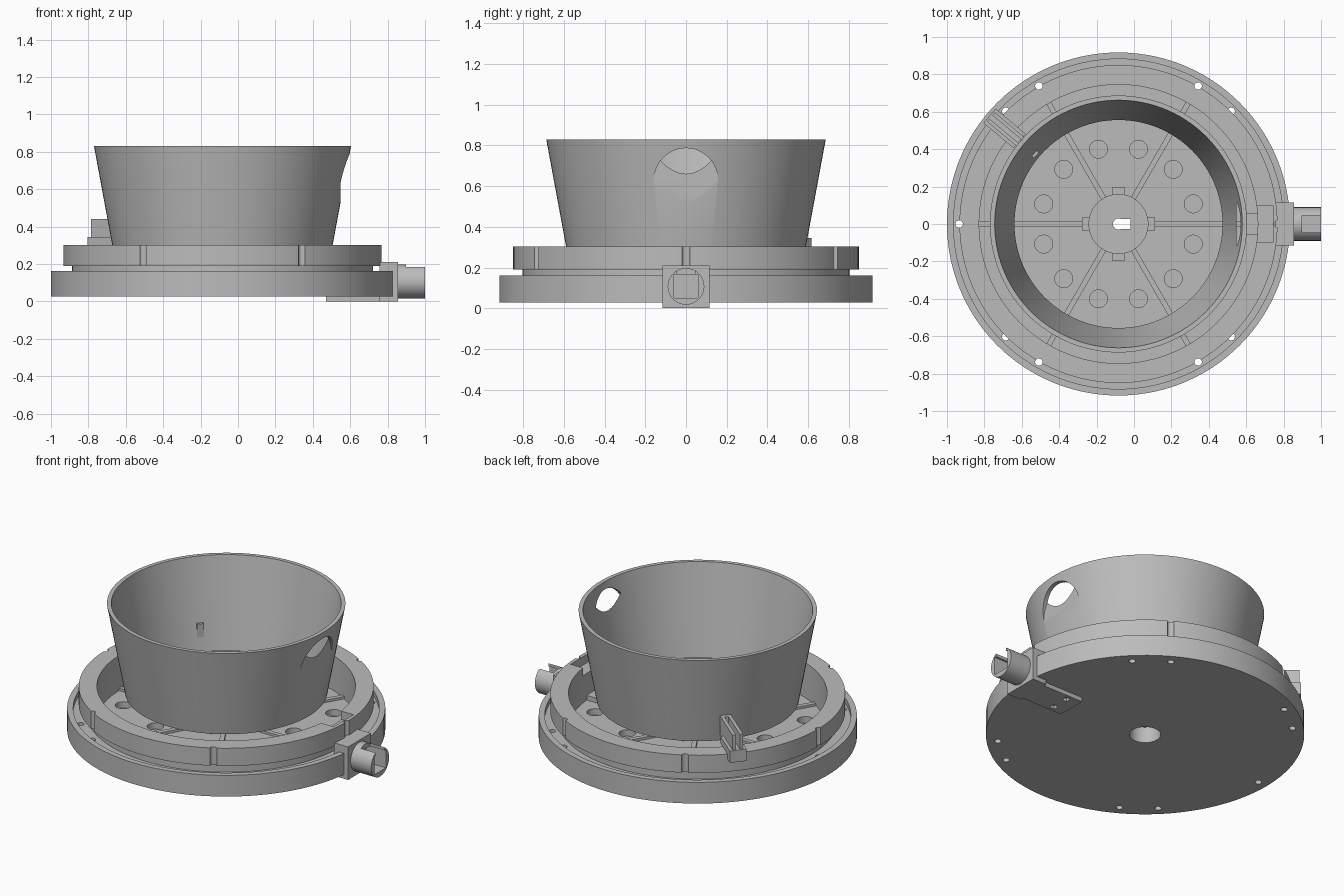
import bpy, bmesh, math
from mathutils import Matrix, Vector

if "Cube" in bpy.data.objects:
    bpy.data.objects.remove(bpy.data.objects["Cube"])

AXIS_X = -0.083          # turning axis of the round parts
parts = []

grey = bpy.data.materials.new("plain grey")
grey.use_nodes = True
grey.diffuse_color = (0.5, 0.5, 0.5, 1)
grey.node_tree.nodes["Principled BSDF"].inputs["Base Color"].default_value = grey.diffuse_color


def finish(name, bm, part=True):
    bmesh.ops.recalc_face_normals(bm, faces=bm.faces)
    mesh = bpy.data.meshes.new(name)
    bm.to_mesh(mesh)
    bm.free()
    mesh.materials.append(grey)
    obj = bpy.data.objects.new(name, mesh)
    bpy.context.collection.objects.link(obj)
    if part:
        parts.append(obj)
    return obj


def lathe(name, profile, sides=120):
    """Turn a closed (radius, z) outline around the axis."""
    bm = bmesh.new()
    rings = []
    for i in range(sides):
        a = math.tau * i / sides
        rings.append([bm.verts.new((r * math.cos(a), r * math.sin(a), z)) for r, z in profile])
    n = len(profile)
    for i in range(sides):
        a, b = rings[i], rings[(i + 1) % sides]
        for j in range(n):
            k = (j + 1) % n
            bm.faces.new((a[j], b[j], b[k], a[k]))
    return finish(name, bm)


def boxes(name, ranges, angles=(0,), part=True):
    """Boxes given as (x0, x1, y0, y1, z0, z1), repeated around the axis."""
    bm = bmesh.new()
    for deg in angles:
        turn = Matrix.Rotation(math.radians(deg), 4, 'Z')
        for x0, x1, y0, y1, z0, z1 in ranges:
            mid = Vector((x0 + x1, y0 + y1, z0 + z1)) / 2
            size = Matrix.Diagonal((x1 - x0, y1 - y0, z1 - z0, 1))
            bmesh.ops.create_cube(bm, size=1, matrix=turn @ Matrix.Translation(mid) @ size)
    return finish(name, bm, part)


def pegs(name, circle, angles, radius, z0, z1):
    """Upright cylinders on a circle, used as cutters."""
    bm = bmesh.new()
    for deg in angles:
        a = math.radians(deg)
        at = (circle * math.cos(a), circle * math.sin(a), (z0 + z1) / 2)
        bmesh.ops.create_cone(bm, cap_ends=True, segments=24, radius1=radius, radius2=radius,
                              depth=z1 - z0, matrix=Matrix.Translation(at))
    return finish(name, bm, False)


def rod(name, radius, x0, x1, z, part=True):
    """Cylinder lying along x."""
    bm = bmesh.new()
    move = Matrix.Translation(((x0 + x1) / 2, 0, z)) @ Matrix.Rotation(math.pi / 2, 4, 'Y')
    bmesh.ops.create_cone(bm, cap_ends=True, segments=48, radius1=radius, radius2=radius,
                          depth=x1 - x0, matrix=move)
    return finish(name, bm, part)


def cut(obj, *cutters):
    for cutter in cutters:
        mod = obj.modifiers.new("cut", 'BOOLEAN')
        mod.operation = 'DIFFERENCE'
        mod.solver = 'EXACT'
        mod.object = cutter
        bpy.context.view_layer.update()
        graph = bpy.context.evaluated_depsgraph_get()
        mesh = bpy.data.meshes.new_from_object(obj.evaluated_get(graph))
        obj.modifiers.clear()
        obj.data = mesh
        bpy.data.objects.remove(cutter)


sixths = range(0, 360, 60)
twelfths = range(15, 360, 30)

# Base dish with raised rim, screw holes and two circles of pits
base = lathe("base", [(0.09, 0.027), (0.917, 0.027), (0.917, 0.162), (0.882, 0.162),
                      (0.882, 0.13), (0.745, 0.13), (0.745, 0.08), (0.09, 0.08)])
cut(base,
    pegs("screw_cutter", 0.852, (45, 60, 120, 135, 180, 225, 240, 300, 315), 0.02, 0, 0.2),
    pegs("inner_pit_cutter", 0.414, twelfths, 0.048, 0.04, 0.2),
    pegs("outer_pit_cutter", 0.63, twelfths, 0.048, 0.04, 0.2))

# Upper ring on a narrower neck, with screwdriver grooves
ring = lathe("upper_ring", [(0.745, 0.12), (0.805, 0.12), (0.805, 0.19), (0.85, 0.19),
                            (0.85, 0.303), (0.745, 0.303)])
cut(ring,
    pegs("groove_cutter", 0.852, sixths, 0.02, 0.1, 0.4),
    boxes("notch_cutter", [(0.7, 0.825, -0.1, 0.1, 0.25, 0.4)], part=False))

# Floor ribs, central hub cap and the tongue behind the connector
boxes("floor_ribs", [(0.14, 0.75, -0.014, 0.014, 0.07, 0.095)], sixths)
hub = lathe("hub", [(0.03, 0.13), (0.03, 0.15), (0.16, 0.15), (0.16, 0.07),
                    (0.092, 0.07), (0.092, 0.13)], 60)
cut(hub, boxes("hub_slot_cutter", [(0.01, 0.065, -0.027, 0.027, 0, 0.2)], part=False))
boxes("hub_tabs", [(0.15, 0.195, -0.034, 0.034, 0.07, 0.11)], (0, 90, 180, 270))
boxes("connector_tongue", [(0.67, 0.75, -0.055, 0.055, 0.07, 0.11)])

# Flared open cup with an arched side opening
cup = lathe("cup", [(0.583, 0.268), (0.687, 0.83), (0.662, 0.83), (0.556, 0.268)])
cut(cup,
    rod("arch_cutter", 0.157, 0.63, 0.9, 0.63, False),
    boxes("arch_leg_cutter", [(0.63, 0.9, -0.157, 0.157, 0.4, 0.63)], part=False))

# Cup bracket: hooked foot on the ring, two fins and a prong reaching through the wall
boxes("cup_bracket", [(0.69, 0.9, -0.05, 0.05, 0.303, 0.345),
                      (0.853, 0.9, -0.05, 0.05, 0.27, 0.303),
                      (0.61, 0.89, -0.032, -0.012, 0.32, 0.44),
                      (0.61, 0.89, 0.012, 0.032, 0.32, 0.44),
                      (0.572, 0.64, -0.02, 0.02, 0.32, 0.44)], (140,))

# Side connector: block, bottom plate and a tube open at its end and top
boxes("connector_block", [(0.84, 0.938, -0.115, 0.115, 0, 0.21)])
plate = boxes("connector_plate", [(0.553, 0.85, -0.095, 0.095, 0, 0.035)])
cut(plate,
    boxes("plate_hole_cutter", [(0.622, 0.658, y - 0.018, y + 0.018, -0.1, 0.022)
                                for y in (-0.055, 0.055)], part=False))
tube = rod("connector_tube", 0.09, 0.93, 1.083, 0.107)
cut(tube,
    boxes("bore_cutter", [(0.943, 1.2, -0.058, 0.058, 0.05, 0.166)], part=False),
    boxes("slot_cutter", [(0.98, 1.2, -0.045, 0.045, 0.11, 0.3)], part=False))

# Shift everything onto the axis and shade curved walls smoothly
bpy.ops.object.select_all(action='DESELECT')
for obj in parts:
    obj.location.x = AXIS_X
    obj.select_set(True)
bpy.context.view_layer.objects.active = base
bpy.ops.object.shade_smooth_by_angle(angle=math.radians(30))
